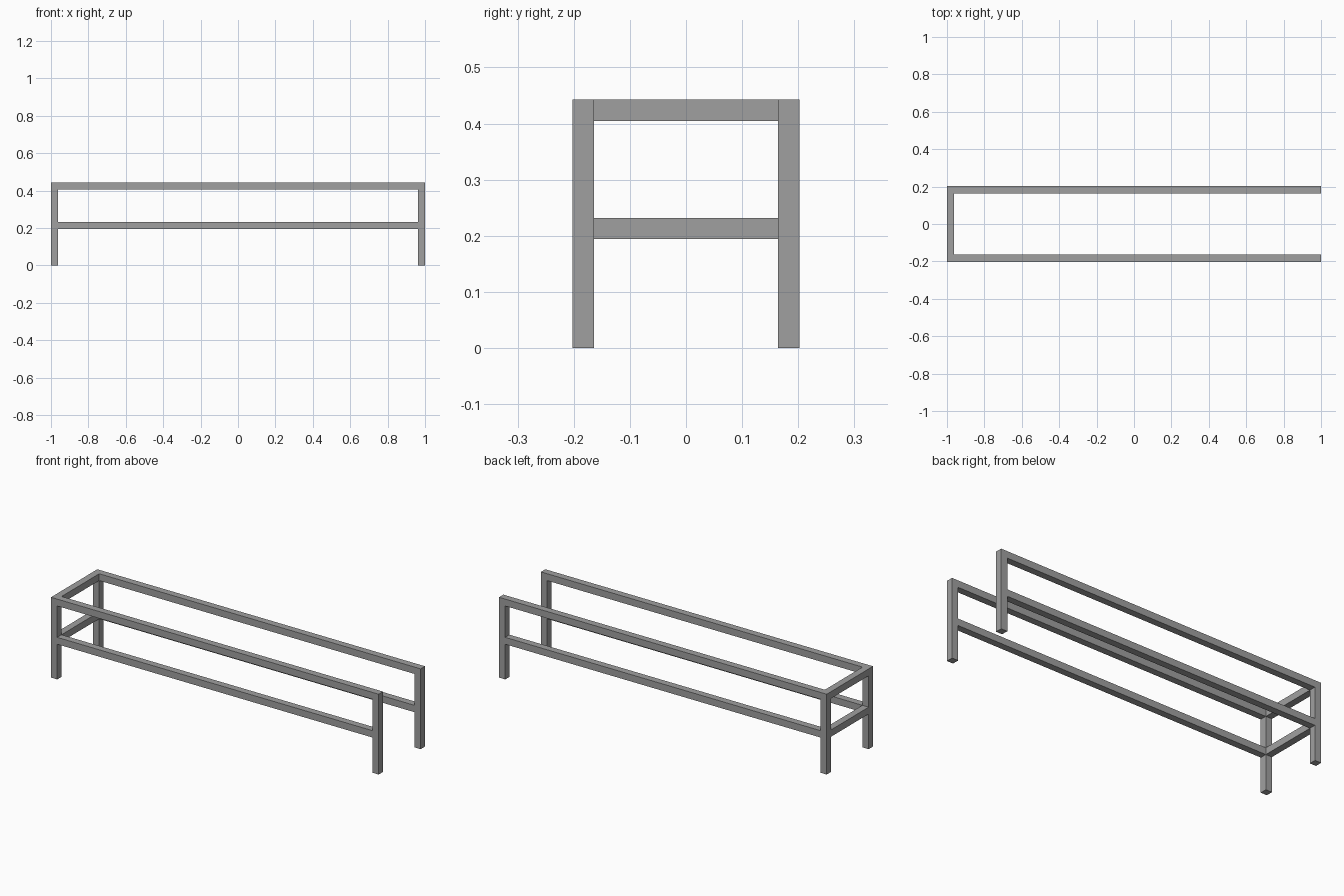
import bpy

cube = bpy.data.objects.get("Cube")
if cube:
    bpy.data.objects.remove(cube, do_unlink=True)

LENGTH, DEPTH, HEIGHT = 2.0, 0.404, 0.443
BAR = 0.038                      # square tube width
POST_X = (LENGTH - BAR) / 2      # post centre lines
POST_Y = (DEPTH - BAR) / 2
RAIL_HEIGHTS = {"lower": 0.213, "upper": HEIGHT - BAR / 2}

grey = bpy.data.materials.new("painted_grey_steel")
GREY = (0.35, 0.35, 0.35, 1)
grey.use_nodes = True
grey.diffuse_color = GREY
grey.node_tree.nodes["Principled BSDF"].inputs["Base Color"].default_value = GREY


def bar(name, centre, size):
    bpy.ops.mesh.primitive_cube_add(size=1, location=centre)
    part = bpy.context.object
    part.name = name
    part.scale = size
    bpy.ops.object.transform_apply(location=False, rotation=False, scale=True)
    part.data.materials.append(grey)


for side, y in (("front", -POST_Y), ("back", POST_Y)):
    # Upright legs
    for end, x in (("right", -POST_X), ("left", POST_X)):
        bar(f"{side}_{end}_leg", (x, y, HEIGHT / 2), (BAR, BAR, HEIGHT))
    # Long rails between the legs
    for level, z in RAIL_HEIGHTS.items():
        bar(f"{side}_{level}_rail", (0, y, z), (LENGTH - 2 * BAR, BAR, BAR))

# Cross bars close one end only
for level, z in RAIL_HEIGHTS.items():
    bar(f"{level}_cross_bar", (-POST_X, 0, z), (BAR, DEPTH - 2 * BAR, BAR))
